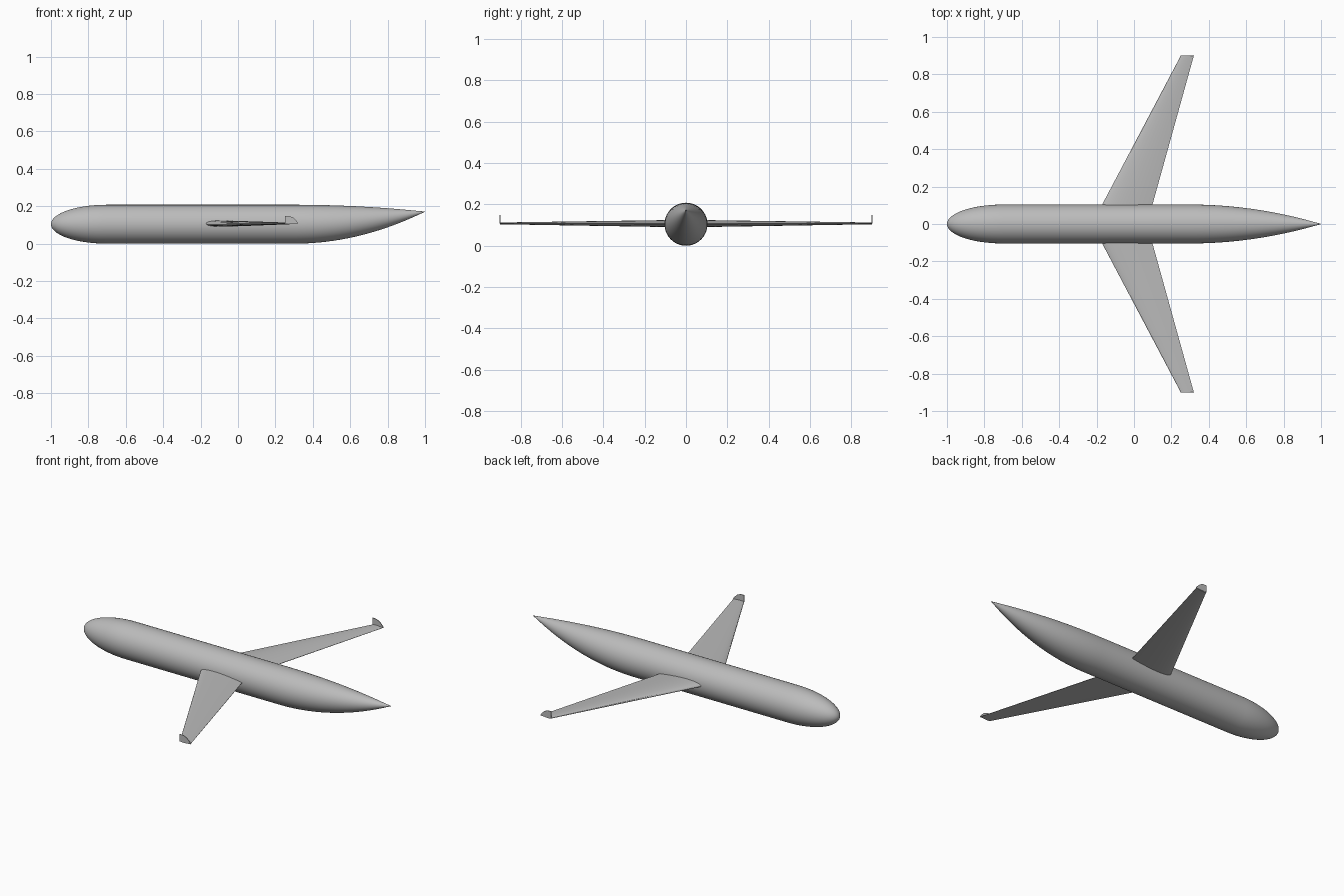
import bpy, bmesh
from math import pi, sin, cos, sqrt

old = bpy.data.objects.get("Cube")
if old:
    bpy.data.objects.remove(old, do_unlink=True)

grey = bpy.data.materials.new("plain grey")
grey.use_nodes = True
colour = (0.5, 0.5, 0.5, 1)
grey.diffuse_color = colour
grey.node_tree.nodes["Principled BSDF"].inputs["Base Color"].default_value = colour

RADIUS = 0.104
AXIS_Z = 0.104


def loft(name, rings):
    """Skin a row of equal-sized closed rings and cap both ends."""
    bm = bmesh.new()
    rows = [[bm.verts.new(p) for p in ring] for ring in rings]
    n = len(rows[0])
    for a, b in zip(rows, rows[1:]):
        for i in range(n):
            j = (i + 1) % n
            bm.faces.new((a[i], a[j], b[j], b[i]))
    bm.faces.new(rows[0])
    bm.faces.new(rows[-1])
    bmesh.ops.remove_doubles(bm, verts=bm.verts, dist=1e-5)
    bmesh.ops.recalc_face_normals(bm, faces=bm.faces)
    mesh = bpy.data.meshes.new(name)
    bm.to_mesh(mesh)
    bm.free()
    mesh.materials.append(grey)
    obj = bpy.data.objects.new(name, mesh)
    bpy.context.collection.objects.link(obj)
    bpy.ops.object.select_all(action='DESELECT')
    obj.select_set(True)
    bpy.context.view_layer.objects.active = obj
    bpy.ops.object.shade_smooth_by_angle(angle=pi / 6)
    return obj


def body_ring(x, r, z, sides=64):
    angles = [2 * pi * i / sides for i in range(sides)]
    return [(x, r * cos(a), z + r * sin(a)) for a in angles]


# Fuselage: elliptical nose, straight barrel, upswept tapering tail
NOSE_END, TAIL_START, STEPS = -0.7, 0.3, 20
rings = []
for i in range(STEPS + 1):
    a = pi / 2 * max(i / STEPS, 0.01)
    rings.append(body_ring(NOSE_END - 0.3 * cos(a), RADIUS * sin(a), AXIS_Z))
for i in range(STEPS + 1):
    t = i / STEPS
    r = max(RADIUS * (1 - t * t), 0.0008)
    rings.append(body_ring(TAIL_START + 0.7 * t, r, AXIS_Z + 0.067 * t * t))
loft("fuselage", rings)


def aerofoil(lead, trail, y, z, thick, steps=14):
    """Rounded leading edge, thin trailing edge."""
    def half(u):
        return thick * (1.3 * sqrt(u) * (1 - u) + 0.04)
    us = [(1 - cos(pi * i / steps)) / 2 for i in range(steps + 1)]
    upper = [(lead + (trail - lead) * u, y, z + half(u)) for u in us]
    lower = [(lead + (trail - lead) * u, y, z - half(u)) for u in reversed(us)]
    return upper + lower


# Winglet outline in x and z, tall at the front and curving down aft
WINGLET = [(0.25, 0.107), (0.25, 0.149), (0.275, 0.148), (0.295, 0.139),
           (0.31, 0.125), (0.32, 0.112), (0.32, 0.107)]

for side, label in ((1, "left"), (-1, "right")):
    loft(label + "_wing", [
        aerofoil(-0.225, 0.07, 0, 0.107, 0.034),
        aerofoil(0.25, 0.32, side * 0.9, 0.108, 0.008)])
    loft(label + "_winglet", [
        [(x, side * y, z) for x, z in WINGLET] for y in (0.898, 0.902)])
